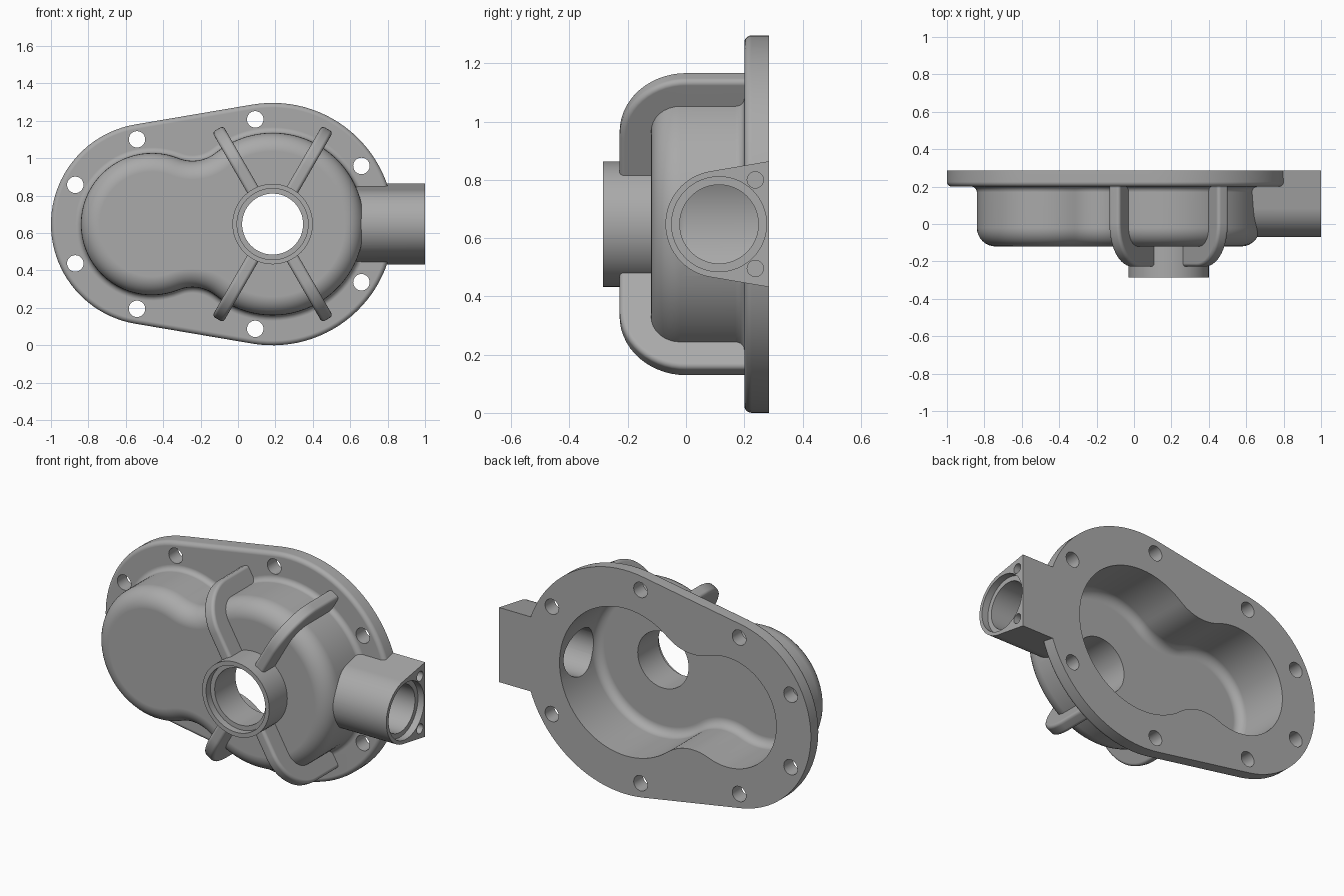
import bpy, bmesh, math
from mathutils import Matrix, Vector

if "Cube" in bpy.data.objects:
    bpy.data.objects.remove(bpy.data.objects["Cube"])

CZ = 0.648                  # height of the centre line
XL, XR = -0.46, 0.185       # centres of the small and large lobes
BACK, FLANGE_Y, FACE_Y, BOSS_Y = 0.285, 0.2, -0.12, -0.285
PORT_Y = 0.1135             # side port axis

grey = bpy.data.materials.new("cast_grey")
grey.use_nodes = True
COLOUR = (0.4, 0.4, 0.4, 1)
grey.diffuse_color = COLOUR
grey.node_tree.nodes["Principled BSDF"].inputs["Base Color"].default_value = COLOUR


def arc(cx, cz, r, a0, a1, n):
    return [(cx + r * math.cos(a0 + (a1 - a0) * i / n),
             cz + r * math.sin(a0 + (a1 - a0) * i / n)) for i in range(n + 1)]


def circle(cx, cz, r, n=64):
    return arc(cx, cz, r, 0, 2 * math.pi, n)[:-1]


def flange_outline(off=0):
    r1, r2 = 0.54, 0.648
    t = math.pi / 2 + math.asin((r2 - r1) / (XR - XL))
    return (arc(XR, CZ, r2 + off, -t, t, 56)
            + arc(XL, CZ, r1 + off, t, 2 * math.pi - t, 44))


def lobed_outline(off=0):
    """Two circles blended by a concave arc above and below."""
    r1, r2, r3, d = 0.38, 0.488, 0.2, XR - XL
    a = (d * d + (r1 + r3) ** 2 - (r2 + r3) ** 2) / (2 * d)
    h = math.sqrt((r1 + r3) ** 2 - a * a)
    al, be, pi = math.atan2(h, a), math.atan2(h, a - d), math.pi
    return (arc(XR, CZ, r2 + off, -be, be, 60)
            + arc(XL + a, CZ + h, r3 - off, be - pi, al - pi, 14)[1:-1]
            + arc(XL, CZ, r1 + off, al, 2 * pi - al, 44)
            + arc(XL + a, CZ - h, r3 - off, pi - al, pi - be, 14)[1:-1])


def loft(name, rings, axis="y"):
    """Closed solid through (position, outline) rings along an axis."""
    bm = bmesh.new()
    loops = []
    for p, pts in rings:
        loops.append([bm.verts.new((u, p, v) if axis == "y" else (p, u, v))
                      for u, v in pts])
    for A, B in zip(loops, loops[1:]):
        for i in range(len(A)):
            j = (i + 1) % len(A)
            bm.faces.new((A[i], A[j], B[j], B[i]))
    bm.faces.new(loops[0])
    bm.faces.new(loops[-1])
    bmesh.ops.recalc_face_normals(bm, faces=bm.faces)
    me = bpy.data.meshes.new(name)
    bm.to_mesh(me)
    bm.free()
    me.materials.append(grey)
    ob = bpy.data.objects.new(name, me)
    bpy.context.collection.objects.link(ob)
    return ob


def activate(ob):
    bpy.ops.object.select_all(action="DESELECT")
    ob.select_set(True)
    bpy.context.view_layer.objects.active = ob


def combine(target, tool, op):
    activate(target)
    m = target.modifiers.new("combine", "BOOLEAN")
    m.operation, m.solver, m.object = op, "EXACT", tool
    bpy.ops.object.modifier_apply(modifier=m.name)
    bpy.data.objects.remove(tool)


def round_edge(y, r, n=8):
    """(y, offset) pairs of a convex rounding that ends on a face at y."""
    steps = [math.pi / 2 * i / n for i in range(n + 1)]
    return [(y + r * (1 - math.sin(t)), r * (math.cos(t) - 1)) for t in steps]


# Flange plate with a rounded front rim
housing = loft("cover_housing", [(BACK, flange_outline())]
               + [(y, flange_outline(o)) for y, o in round_edge(FLANGE_Y, 0.025, 5)])

# Lobed body with a fillet into the flange and a rounded front
foot = 0.03
profile = [(FLANGE_Y + 0.03, foot)]
for i in range(6):
    t = math.pi / 2 * i / 5
    profile.append((FLANGE_Y - foot * (1 - math.cos(t)), foot * (1 - math.sin(t))))
profile += round_edge(FACE_Y, 0.1)
combine(housing, loft("body", [(y, lobed_outline(o)) for y, o in profile]), "UNION")

# Front boss
combine(housing, loft("boss", [(BOSS_Y, circle(XR, CZ, 0.215)),
                               (FACE_Y + 0.03, circle(XR, CZ, 0.215))]), "UNION")

# Side port: round front flaring to a flat back
lean, r = math.radians(9.7), 0.184
a0 = math.pi / 2 + lean
flare = CZ + r * math.cos(lean) + (BACK - PORT_Y + r * math.sin(lean)) * math.tan(lean)
port = arc(PORT_Y, CZ, r, a0, 2 * math.pi - a0, 40)
port += [(BACK, 2 * CZ - flare), (BACK, flare)]
combine(housing, loft("port", [(0.6, port), (1.0, port)], "x"), "UNION")

# Hollow interior
wall = 0.062
cavity = [(BACK + 0.05, -wall)] + [(y, o - wall) for y, o in round_edge(FACE_Y + 0.065, 0.05, 6)]
combine(housing, loft("cavity", [(y, lobed_outline(o)) for y, o in cavity]), "DIFFERENCE")

# Counterbored openings in the boss and the port
combine(housing, loft("boss_bore", [
    (BOSS_Y - 0.05, circle(XR, CZ, 0.19)), (BOSS_Y + 0.04, circle(XR, CZ, 0.19)),
    (BOSS_Y + 0.04, circle(XR, CZ, 0.163)), (0.0, circle(XR, CZ, 0.163))]), "DIFFERENCE")
combine(housing, loft("port_bore", [
    (1.05, circle(PORT_Y, CZ, 0.163)), (0.96, circle(PORT_Y, CZ, 0.163)),
    (0.96, circle(PORT_Y, CZ, 0.135)), (0.45, circle(PORT_Y, CZ, 0.135))], "x"), "DIFFERENCE")

# Bolt holes, mirrored above and below the centre line
for s in (-1, 1):
    for x, dz in ((-0.87, 0.21), (-0.54, 0.453), (0.092, 0.56), (0.66, 0.311)):
        hole = circle(x, CZ + s * dz, 0.044, 28)
        combine(housing, loft("bolt_hole", [(0.15, hole), (0.35, hole)]), "DIFFERENCE")
    hole = circle(0.238, CZ + s * 0.152, 0.028, 24)
    combine(housing, loft("port_hole", [(0.9, hole), (1.05, hole)], "x"), "DIFFERENCE")

# Four bent ribs from the boss to the flange
q = math.pi / 2
rib_profile = ([(0.195, -0.228)] + arc(0.357, 0.002, 0.23, -q, 0, 14)
               + [(0.587, 0.23), (0.457, 0.23)]
               + arc(0.357, 0.002, 0.1, 0, -q, 10) + [(0.195, -0.098)])
ribs = []
for name, deg in (("upper_left", 60), ("upper_right", 120),
                  ("lower_right", 240), ("lower_left", 300)):
    rib = loft(name + "_rib", [(-0.034, rib_profile), (0.034, rib_profile)], "x")
    # local x is rib width, y is radial distance, z is depth
    a = math.radians(deg)
    radial = Vector((math.cos(a), 0, math.sin(a)))
    depth = Vector((0, 1, 0))
    m = Matrix((radial.cross(depth), radial, depth)).transposed().to_4x4()
    rib.data.transform(Matrix.Translation((XR, 0, CZ)) @ m)
    b = rib.modifiers.new("soft_edges", "BEVEL")
    b.width, b.segments, b.limit_method, b.angle_limit = 0.018, 4, "ANGLE", math.radians(40)
    activate(rib)
    bpy.ops.object.modifier_apply(modifier=b.name)
    ribs.append(rib)

# Smooth shading with crisp machined edges
for ob in [housing] + ribs:
    activate(ob)
    bpy.ops.object.shade_smooth_by_angle(angle=math.radians(32))
    w = ob.modifiers.new("even_normals", "WEIGHTED_NORMAL")
    w.keep_sharp = True
